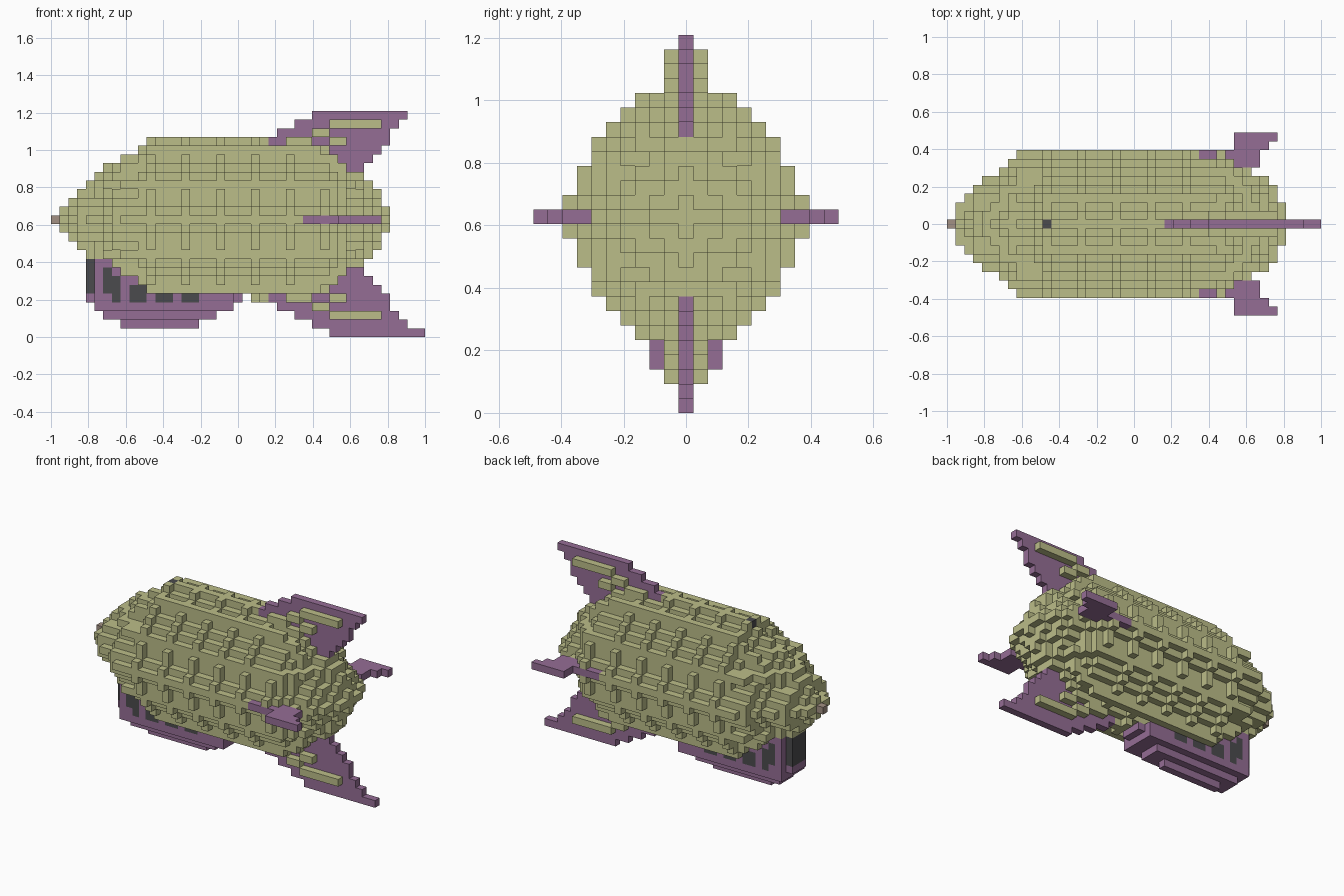
import bpy
import bmesh

cube = bpy.data.objects.get("Cube")
if cube:
    bpy.data.objects.remove(cube, do_unlink=True)

S = 2 / 43          # edge of one block
AXIS = 13           # block row of the hull axis


def material(name, rgb):
    mat = bpy.data.materials.new(name)
    mat.use_nodes = True
    mat.diffuse_color = (*rgb, 1)
    mat.node_tree.nodes["Principled BSDF"].inputs["Base Color"].default_value = (*rgb, 1)
    return mat


olive = material("olive canvas", (0.50, 0.51, 0.25))
purple = material("purple panel", (0.30, 0.155, 0.30))
glass = material("dark glass", (0.07, 0.07, 0.075))
tan = material("tan nose", (0.36, 0.28, 0.23))


def box(cols, rows, half):
    """Blocks in inclusive column and row ranges, mirrored across y."""
    return {(i, j, k) for i in range(cols[0], cols[1] + 1)
            for j in range(-half, half + 1)
            for k in range(rows[0], rows[1] + 1)}


def build(name, cells, mat, accent=None, accent_cells=()):
    """Skin a set of blocks with only its outer faces."""
    bm = bmesh.new()
    verts = {}

    def corner(p):
        if p not in verts:
            verts[p] = bm.verts.new((p[0] * S - 1, (p[1] - 0.5) * S, p[2] * S))
        return verts[p]

    for cell in sorted(cells):
        for axis in range(3):
            u, v = (axis + 1) % 3, (axis + 2) % 3
            for side in (0, 1):
                near = list(cell)
                near[axis] += 2 * side - 1
                if tuple(near) in cells:
                    continue
                loop = []
                for du, dv in ((0, 0), (1, 0), (1, 1), (0, 1)):
                    p = list(cell)
                    p[axis] += side
                    p[u] += du
                    p[v] += dv
                    loop.append(corner(tuple(p)))
                face = bm.faces.new(loop if side else loop[::-1])
                face.material_index = int(cell in accent_cells)
    mesh = bpy.data.meshes.new(name)
    bm.to_mesh(mesh)
    bm.free()
    mesh.materials.append(mat)
    if accent:
        mesh.materials.append(accent)
    obj = bpy.data.objects.new(name, mesh)
    bpy.context.collection.objects.link(obj)


# Hull: half height and half width of each block column, nose to tail
heights = [0, 1, 2, 3, 4, 5, 6, 6, 7, 7, 8] + [9] * 20 + [8, 8, 7, 6, 5, 4, 3, 1]
widths = [0, 2, 3, 4, 5, 5, 6, 7] + [8] * 25 + [7, 6, 5, 5, 4, 2]


def inside(j, d, w, h):
    if w < 0 or h < 0:
        return False
    return (abs(j) / (w + 0.5)) ** 1.5 + (abs(d) / (h + 0.5)) ** 1.5 <= 1


hull = set()
for i, (h, w) in enumerate(zip(heights, widths)):
    for j in range(-w, w + 1):
        for d in range(-h, h + 1):
            ring = i % 4 == 3
            stringer = j == 0 or d == 0 or abs(d) == 4 or (abs(j) == 3 and abs(d) > 5)
            inset = 0 if ring or stringer else 1
            if inside(j, d, w - inset, h - inset):
                hull.add((i, j, AXIS + d))

# Vertical fins: first and last column of each row, tip to root
fin_rows = [(30, 40), (28, 39), (26, 38), (25, 38), (32, 37), (33, 36), (34, 35)]
pad_rows = [(24, 32, 37), (23, 30, 31), (22, 28, 29), (22, 32, 33)]
upper_fin, pads = set(), set()
for n, cols in enumerate(fin_rows):
    upper_fin |= box(cols, (25 - n, 25 - n), 0)
for row, first, last in pad_rows:
    pads |= box((first, last), (row, row), 1)
pads -= upper_fin


def flip(cells):
    return {(i, j, 2 * AXIS - k) for i, j, k in cells}


lower_fin = flip(upper_fin) | box((32, 42), (0, 0), 0)
lower_pads = flip(pads)

# Side fins
left_fin = set()
for j, first, last in ((7, 31, 35), (8, 29, 35), (9, 33, 36), (10, 33, 37)):
    left_fin |= {(i, j, AXIS) for i in range(first, last + 1)}
right_fin = {(i, -j, k) for i, j, k in left_fin}

# Give way to the fins and the cabin roof
hull -= upper_fin | lower_fin | left_fin | right_fin | pads | lower_pads
hull -= box((0, 22), (4, 4), 2)
lamp = box((11, 11), (22, 22), 0)
nose = box((0, 0), (AXIS, AXIS), 0)
build("hull", hull - lamp - nose, olive)
build("nose_tip", nose, tan)
build("top_lamp", lamp, glass)
build("upper_fin", upper_fin, purple)
build("lower_fin", lower_fin, purple)
build("left_fin", left_fin, purple)
build("right_fin", right_fin, purple)
build("upper_fin_pads", pads, olive)
build("lower_fin_pads", lower_pads, olive)

# Gondola: cabin, stepped keel, windscreen and side windows
cabin = box((5, 10), (5, 8), 2) | box((5, 20), (4, 4), 2) | box((4, 21), (4, 4), 1)
keel = box((5, 20), (3, 3), 2) | box((6, 18), (2, 2), 1) | box((8, 16), (1, 1), 0)
windscreen = box((4, 4), (5, 8), 1)
panes = windscreen.copy()
for cols, rows in (((6, 6), (5, 7)), ((7, 7), (4, 6)), ((9, 10), (4, 5)),
                   ((12, 13), (4, 4)), ((15, 16), (4, 4))):
    panes |= {c for c in box(cols, rows, 2) if abs(c[1]) == 2}
build("gondola", (cabin | keel | windscreen) - hull, purple, glass, panes)
